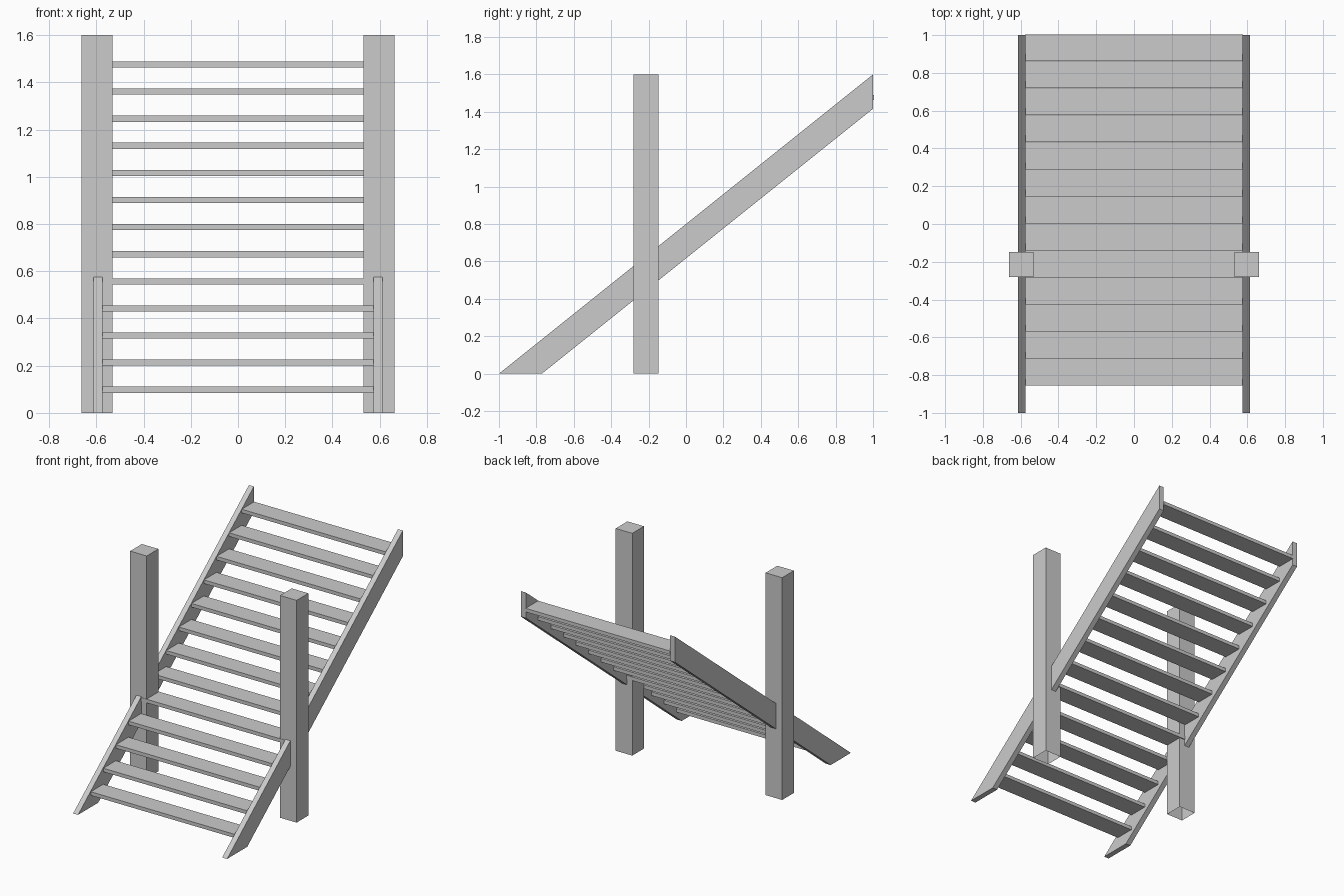
import bpy
import bmesh

cube = bpy.data.objects.get("Cube")
if cube:
    bpy.data.objects.remove(cube, do_unlink=True)

# One plain grey for everything
grey = bpy.data.materials.new("plain grey")
grey.use_nodes = True
GREY = (0.6, 0.6, 0.6, 1)
grey.diffuse_color = GREY
grey.node_tree.nodes["Principled BSDF"].inputs["Base Color"].default_value = GREY


def prism(name, profile, x0, x1, open_bottom=False):
    """Extrude a (y, z) profile from x0 to x1."""
    bm = bmesh.new()
    face = bm.faces.new([bm.verts.new((x0, y, z)) for y, z in profile])
    ext = bmesh.ops.extrude_face_region(bm, geom=[face])
    moved = [v for v in ext["geom"] if isinstance(v, bmesh.types.BMVert)]
    bmesh.ops.translate(bm, verts=moved, vec=(x1 - x0, 0, 0))
    bmesh.ops.recalc_face_normals(bm, faces=bm.faces)
    if open_bottom:
        low = [f for f in bm.faces if f.normal.z < -0.9]
        bmesh.ops.delete(bm, geom=low, context="FACES_ONLY")
    mesh = bpy.data.meshes.new(name)
    bm.to_mesh(mesh)
    bm.free()
    mesh.materials.append(grey)
    obj = bpy.data.objects.new(name, mesh)
    bpy.context.collection.objects.link(obj)
    return obj


def rect(y0, y1, z0, z1):
    return [(y0, z0), (y1, z0), (y1, z1), (y0, z1)]


# Side boards and posts, one pair on each side
HEIGHT = 1.6
board = [(-1, 0), (-0.77, 0), (1, 1.416), (1, HEIGHT)]
for side, s in (("left", 1), ("right", -1)):
    prism(side + "_stringer", board, s * 0.574, s * 0.613)
    prism(side + "_post", rect(-0.28, -0.147, 0, HEIGHT), s * 0.531, s * 0.663, open_bottom=True)

# Open treads climbing between the side boards
COUNT, RUN, RISE, THICK = 13, 0.1431, 0.1148, 0.026
for i in range(COUNT):
    y, z = -0.855 + i * RUN, 0.111 + i * RISE
    prism(f"tread_{i + 1}", rect(y, y + RUN - 0.001, z - THICK, z), -0.576, 0.576)
